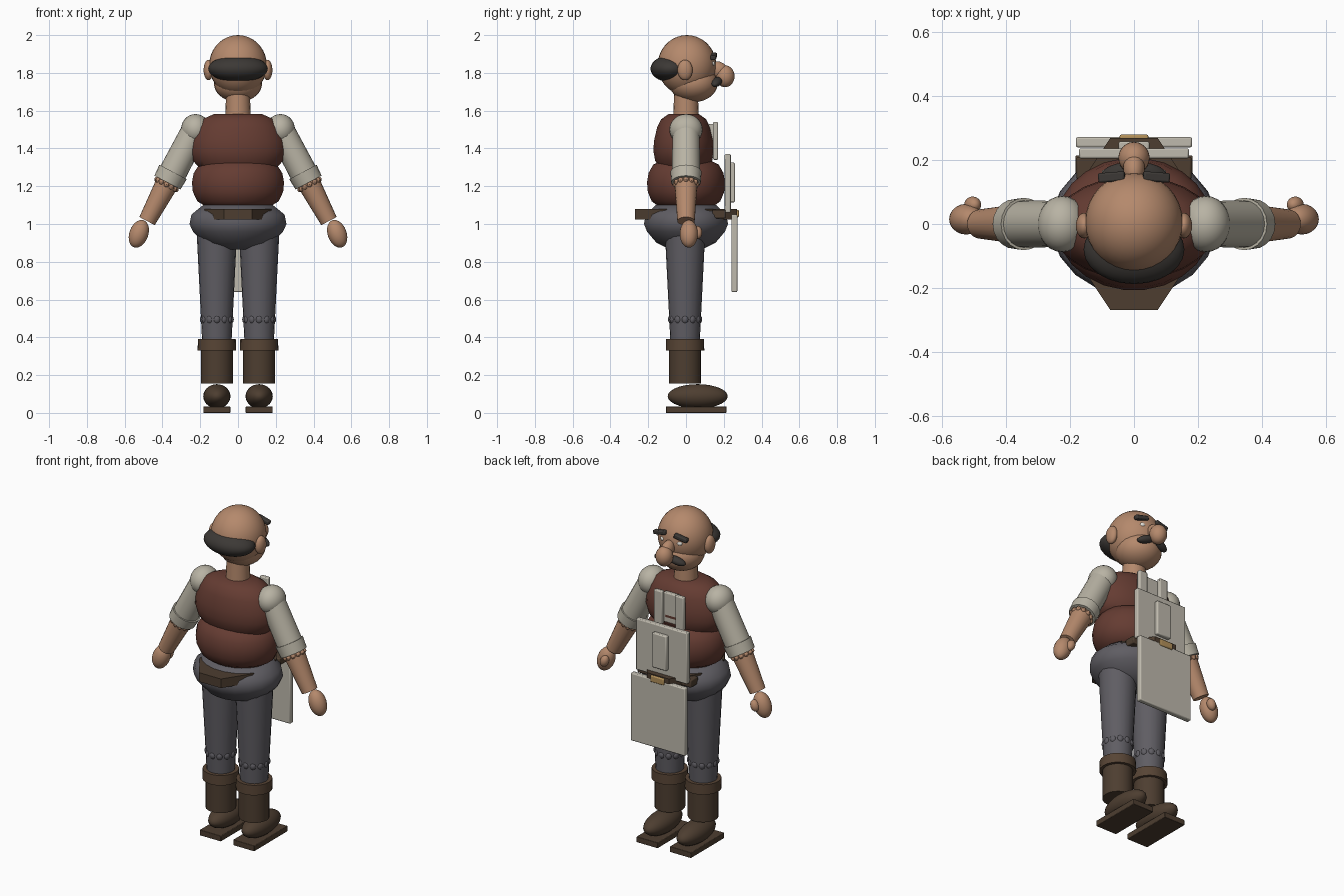
import bpy, math
from mathutils import Vector

if "Cube" in bpy.data.objects:
    bpy.data.objects.remove(bpy.data.objects["Cube"])


def mat(name, rgb):
    m = bpy.data.materials.new(name)
    m.diffuse_color = (*rgb, 1)
    m.use_nodes = True
    m.node_tree.nodes["Principled BSDF"].inputs["Base Color"].default_value = m.diffuse_color
    return m


SKIN = mat("skin", (.46, .25, .15))
HAIR = mat("hair", (.045, .04, .036))
VEST = mat("vest", (.13, .045, .032))
SHIRT = mat("shirt", (.48, .45, .37))
TROUSER = mat("trouser", (.115, .11, .125))
LEATHER = mat("leather", (.075, .048, .03))
CUFF = mat("boot_cuff", (.095, .058, .035))
APRON = mat("apron", (.52, .49, .42))
BRASS = mat("brass", (.45, .28, .1))
WHITE = mat("white", (.8, .78, .72))


def finish(o, name, m, smooth=40):
    o.name = name
    o.data.materials.append(m)
    bpy.ops.object.select_all(action='DESELECT')
    o.select_set(True)
    bpy.context.view_layer.objects.active = o
    if smooth:
        bpy.ops.object.shade_smooth_by_angle(angle=math.radians(smooth))
    return o


def ball(name, c, r, m, rot=(0, 0, 0), seg=24, rings=14):
    bpy.ops.mesh.primitive_uv_sphere_add(segments=seg, ring_count=rings, location=c, rotation=rot)
    o = bpy.context.object
    o.scale = r
    return finish(o, name, m)


def rod(name, a, b, ra, rb, m, seg=20):
    a, b = Vector(a), Vector(b)
    bpy.ops.mesh.primitive_cone_add(vertices=seg, radius1=ra, radius2=rb, depth=(b - a).length,
                                    location=(a + b) / 2)
    o = bpy.context.object
    o.rotation_euler = (b - a).to_track_quat('Z', 'Y').to_euler()
    return finish(o, name, m)


def box(name, x, y, z, m, rot=(0, 0, 0), bevel=.006):
    bpy.ops.mesh.primitive_cube_add(size=1, rotation=rot,
                                    location=((x[0] + x[1]) / 2, (y[0] + y[1]) / 2, (z[0] + z[1]) / 2))
    o = bpy.context.object
    o.scale = (x[1] - x[0], y[1] - y[0], z[1] - z[0])
    bpy.ops.object.transform_apply(location=False, rotation=False, scale=True)
    mod = o.modifiers.new("bevel", 'BEVEL')
    mod.width, mod.segments = bevel, 2
    return finish(o, name, m)


def lathe(name, prof, sx, sy, m, cy=0, seg=24, smooth=50):
    # profile of (radius, z) swept round an ellipse
    v = [(r * sx * math.cos(t), cy + r * sy * math.sin(t), z) for r, z in prof
         for t in [2 * math.pi * (i + .5) / seg for i in range(seg)]]
    f = [(j * seg + i, j * seg + (i + 1) % seg, (j + 1) * seg + (i + 1) % seg, (j + 1) * seg + i)
         for j in range(len(prof) - 1) for i in range(seg)]
    n = (len(prof) - 1) * seg
    f += [tuple(reversed(range(seg))), tuple(range(n, n + seg))]
    me = bpy.data.meshes.new(name)
    me.from_pydata(v, [], f)
    o = bpy.data.objects.new(name, me)
    bpy.context.collection.objects.link(o)
    return finish(o, name, m, smooth)


# torso
lathe("hips", [(.38, .865), (.7, .9), (.93, .96), (1, 1.0), (.96, 1.05), (.72, 1.1)], .26, .225, TROUSER, seg=20)
lathe("belly", [(.62, 1.08), (.88, 1.12), (.98, 1.17), (1, 1.22), (.96, 1.27), (.84, 1.315), (.55, 1.345)],
      .246, .208, VEST)
lathe("chest", [(.78, 1.29), (.94, 1.335), (1, 1.385), (.98, 1.44), (.88, 1.51), (.74, 1.555), (.5, 1.582)],
      .256, .162, VEST, -.012)
lathe("belt", [(1, 1.025), (1, 1.08)], .193, .292, LEATHER, seg=8, smooth=0)
box("belt_front", (-.18, .18), (.14, .21), (1.03, 1.075), LEATHER)
box("belt_buckle", (-.045, .045), (.255, .28), (1.035, 1.075), BRASS)

# apron
box("apron_skirt", (-.182, .182), (.24, .272), (.64, 1.05), APRON)
box("apron_bib", (-.172, .172), (.205, .237), (1.06, 1.37), APRON)
box("apron_pocket", (-.048, .048), (.23, .259), (1.115, 1.325), APRON)
box("apron_neck_panel", (-.05, .05), (.12, .148), (1.35, 1.53), APRON)

# head
rod("neck", (0, 0, 1.56), (0, 0, 1.69), .068, .063, SKIN)
ball("skull", (0, .005, 1.84), (.153, .155, .16), SKIN, seg=32, rings=18)
ball("jaw", (0, .04, 1.745), (.128, .128, .1), SKIN)
ball("back_hair", (0, -.08, 1.822), (.158, .108, .071), HAIR)
ball("nose_bridge", (0, .175, 1.815), (.034, .055, .042), SKIN, (-.6, 0, 0))
ball("nose_tip", (0, .207, 1.782), (.049, .05, .058), SKIN)

for s in (-1, 1):
    # face details
    ball("ear", (s * .156, -.005, 1.815), (.026, .04, .054), SKIN)
    ball("eye", (s * .055, .14, 1.85), (.018, .013, .014), WHITE, seg=12, rings=8)
    box("eyebrow", (s * .07 - .042, s * .07 + .042), (.132, .162), (1.875, 1.9), HAIR, (0, s * .2, -s * .08))
    ball("moustache", (s * .05, .163, 1.752), (.056, .026, .022), HAIR, (0, s * .3, -s * .25))
    box("apron_strap", (s * .072 - .028, s * .072 + .028), (.143, .17), (1.34, 1.54), APRON)

    # arm
    def arm(t):
        # point on the arm axis, from shoulder to wrist
        return Vector((s * (.225 + .27 * t), 0, 1.5 - .51 * t))
    ball("shoulder", (s * .225, 0, 1.5), (.077, .088, .082), SHIRT)
    rod("upper_sleeve", arm(0), arm(.5), .072, .074, SHIRT)
    rod("sleeve_cuff", arm(.44), arm(.55), .082, .078, SHIRT)
    rod("forearm", arm(.5), arm(.95), .063, .046, SKIN)
    u = Vector((s * .884, 0, .468))
    for i in range(12):
        a = i * math.tau / 12
        ball("sleeve_ruffle", arm(.57) + (u * math.cos(a) + Vector((0, math.sin(a), 0))) * .056,
             (.015, .015, .015), SKIN, seg=8, rings=6)
    ball("hand", (s * .525, .015, .948), (.05, .048, .076), SKIN, (0, -s * .35, 0))
    ball("thumb", (s * .505, .06, .955), (.025, .026, .035), SKIN, (0, -s * .35, 0))

    # leg and boot
    x = s * .112
    rod("trouser_leg", (x, -.005, .36), (x, -.005, .94), .077, .106, TROUSER)
    for i in range(12):
        a = i * math.tau / 12
        ball("knee_gather", (x + .07 * math.cos(a), -.005 + .07 * math.sin(a), .495), (.021, .021, .025),
             TROUSER, seg=10, rings=6)
    rod("boot_shaft", (x, -.005, .155), (x, -.005, .36), .085, .085, LEATHER)
    rod("boot_cuff", (x, -.005, .33), (x, -.005, .39), .102, .1, CUFF)
    ball("boot_foot", (x, .062, .088), (.072, .159, .064), LEATHER)
    box("boot_sole", (x - .071, x + .071), (-.106, .214), (0, .034), LEATHER, bevel=.003)
